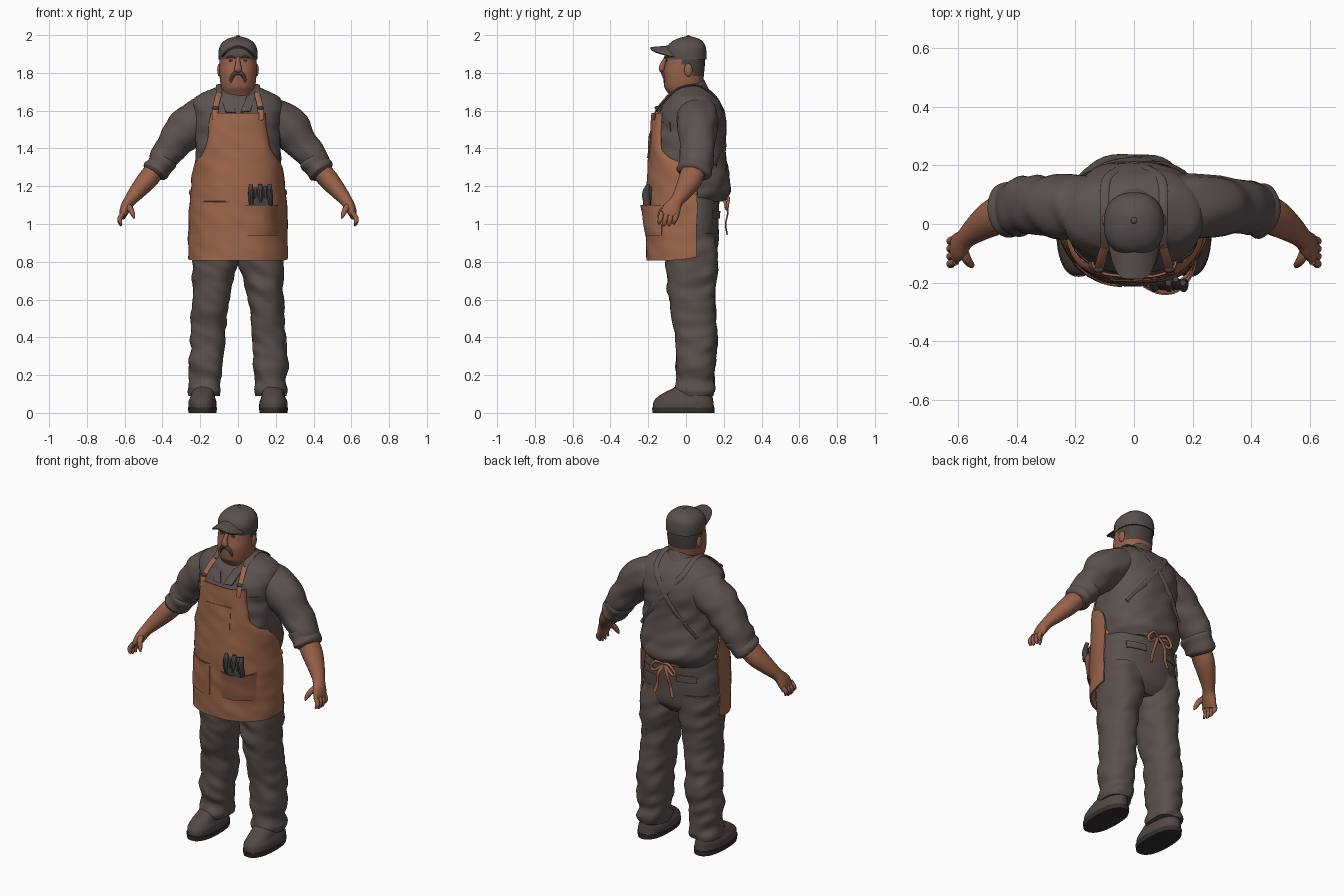
import bpy
from bmesh import new as new_mesh, ops
from math import sin, cos, asin, pi, copysign
from mathutils import Vector, noise

if "Cube" in bpy.data.objects:
    bpy.data.objects.remove(bpy.data.objects["Cube"])
ACROSS, DEPTH, UPWARD = Vector((1, 0, 0)), Vector((0, 1, 0)), Vector((0, 0, 1))
SQUARE = .85  # superellipse power of the body sections
parts = []

def colour(name, *rgb):
    material = bpy.data.materials.new(name)
    material.use_nodes = True
    material.diffuse_color = (*rgb, 1)
    material.node_tree.nodes["Principled BSDF"].inputs["Base Color"].default_value = (*rgb, 1)
    return material

shirt, denim = colour("shirt grey", .11, .086, .079), colour("trouser grey", .105, .08, .072)
leather, seam = colour("apron leather", .34, .134, .072), colour("dark leather", .2, .08, .045)
skin, hair = colour("skin", .31, .12, .068), colour("hair", .07, .055, .05)
cloth, boot = colour("cap grey", .1, .08, .074), colour("boot brown", .085, .064, .058)
sole, dark = colour("sole", .035, .029, .027), colour("glove grey", .06, .053, .052)

def sheet(name, point, columns, levels, material, wrap=False, thick=0):
    """Grid of faces from point(u, v); a wrapped grid is capped, an open one gets thickness."""
    bm = new_mesh()
    grid = [[bm.verts.new(point(i / columns, j / levels)) for i in range(columns + (not wrap))]
            for j in range(levels + 1)]
    for low, high in zip(grid, grid[1:]):
        for i in range(columns):
            k = (i + 1) % len(low)
            bm.faces.new((low[i], low[k], high[k], high[i]))
    if wrap:
        bm.faces.new(grid[0][::-1])
        bm.faces.new(grid[-1])
    if thick:
        bm.normal_update()
        ops.solidify(bm, geom=bm.faces[:], thickness=thick)
    ops.recalc_face_normals(bm, faces=bm.faces)
    mesh = bpy.data.meshes.new(name)
    bm.to_mesh(mesh)
    bm.free()
    mesh.materials.append(material)
    parts.append(bpy.data.objects.new(name, mesh))
    bpy.context.collection.objects.link(parts[-1])
    return parts[-1]

def at(rows, t):
    """Smooth interpolation of rows by their first value."""
    last = len(rows) - 1
    t = max(rows[0][0], min(rows[last][0], t))
    i = max(k for k in range(last) if rows[k][0] <= t)
    def slope(k, c):
        before, after = rows[max(k - 1, 0)], rows[min(k + 1, last)]
        return (after[c] - before[c]) / (after[0] - before[0])
    p, q, gap = rows[i], rows[i + 1], rows[i + 1][0] - rows[i][0]
    s = (t - p[0]) / gap
    w = s * s * (3 - 2 * s)
    return [p[c] * (1 - w) + q[c] * w + gap * s * (1 - s) * ((1 - s) * slope(i, c) - s * slope(i + 1, c))
            for c in range(len(p))]

def crease(p):
    return noise.noise(Vector((p.x * 9, p.y * 9, p.z * 16 + p.x * 8)))

def around(rows, z, angle, off=0, fold=0):
    """Point on a body of rows (z, centre x, half width, front y, back y); angle 0 is front."""
    _, centre, half, front, back = at(rows, z)
    s, c = sin(angle), cos(angle)
    p = Vector((centre + half * copysign(abs(s) ** SQUARE, s),
                (front + back) / 2 - (back - front) / 2 * copysign(abs(c) ** SQUARE, c), z))
    return p + Vector((s, -c, 0)) * (off + fold * crease(p))

def body(name, rows, material, fold=0, levels=40):
    low, tall = rows[0][0], rows[-1][0] - rows[0][0]
    return sheet(name, lambda u, v: around(rows, low + tall * v, u * 2 * pi, 0, fold), 48, levels, material, True)

def on(rows, x, z, back=False, off=0, fold=0):
    _, centre, half, _, _ = at(rows, z)
    s = max(-1, min(1, (x - centre) / half))
    angle = asin(copysign(abs(s) ** (1 / SQUARE), s))
    return around(rows, z, pi - angle if back else angle, off, fold)

def patch(name, rows, x0, x1, z0, z1, material, back=False, off=.004, fold=0, bulge=0):
    return sheet(name, lambda u, v: on(rows, x0 + (x1 - x0) * u, z0 + (z1 - z0) * v, back, off + bulge * sin(pi * u)
                                       * (.3 + .7 * v), fold), 14, 8, material, thick=.005)

def limb(name, path, material, ref=DEPTH, fold=0, sides=16):
    """Tube along (x, y, z, radius along ref, other radius if it differs)."""
    rows = [(i, *p[:4], p[-1]) for i, p in enumerate(path)]
    last = len(path) - 1
    def point(u, v):
        x, y, z, wide, deep = at(rows, v * last)[1:]
        along = (Vector(at(rows, v * last + .01)[1:4]) - Vector(at(rows, v * last - .01)[1:4])).normalized()
        side = (ref - along * ref.dot(along)).normalized()
        spoke = side * wide * cos(u * 2 * pi) + along.cross(side) * deep * sin(u * 2 * pi)
        p = Vector((x, y, z)) + spoke
        return p + spoke.normalized() * fold * crease(p)
    return sheet(name, point, sides, last * 6, material, True)

def blob(name, centre, size, material):
    def point(u, v):
        ring, lift = sin(pi * (.02 + .96 * v)), -cos(pi * (.02 + .96 * v))
        return Vector(centre) + Vector((ring * cos(u * 2 * pi), ring * sin(u * 2 * pi), lift)) * Vector(size)
    return sheet(name, lambda u, v: Vector(centre) + Vector(
        [a * b for a, b in zip(size, (sin(pi * (.02 + .96 * v)) * cos(u * 2 * pi),
                                      sin(pi * (.02 + .96 * v)) * sin(u * 2 * pi),
                                      -cos(pi * (.02 + .96 * v))))]), 20, 12, material, True)

# Shirt body and trouser seat
torso = [(1.12, 0, .2, -.15, .19), (1.17, 0, .22, -.17, .235), (1.25, 0, .23, -.18, .228), (1.35, 0, .225, -.18, .21),
         (1.45, 0, .225, -.17, .21), (1.55, 0, .235, -.155, .21), (1.62, 0, .24, -.13, .19),
         (1.67, 0, .225, -.1, .16), (1.7, 0, .17, -.07, .135), (1.73, 0, .1, -.05, .1), (1.74, 0, .07, -.04, .09)]
hips = [(.81, 0, .12, .02, .12), (.86, 0, .21, -.08, .163), (.95, 0, .235, -.12, .172),
        (1.05, 0, .23, -.13, .175), (1.18, 0, .2, -.13, .18)]
body("shirt_body", torso, shirt, .012, 70)
body("trouser_seat", hips, denim, .004)

# Apron wraps the front half of the body, with rounded lower corners
apron = [(.807, 0, .265, -.21, .32), (.95, 0, .263, -.21, .32), (1.1, 0, .26, -.21, .33), (1.2, 0, .25, -.21, .31),
         (1.27, 0, .243, -.205, .25), (1.32, 0, .228, -.2, .14), (1.38, 0, .183, -.197, -.04),
         (1.45, 0, .163, -.193, -.07), (1.585, 0, .145, -.184, -.07)]
sheet("apron", lambda u, v: around(apron, .807 + .78 * v + .018 * (1 - v) * abs(2 * u - 1) ** 9, (u - .5) * pi, 0, .006),
      48, 50, leather, thick=.008)
for name, x0, x1, z0, z1, material, bulge in (
        ("glove_pocket", .03, .21, .94, 1.1, leather, .045), ("side_pocket", -.2, -.04, .93, 1.12, leather, .002),
        ("side_pocket_hem", -.2, -.04, 1.11, 1.12, seam, .005), ("chest_pocket", -.08, .08, 1.35, 1.48, leather, 0)):
    patch(name, apron, x0, x1, z0, z1, material, fold=.006, bulge=bulge)

# Work gloves tucked in the pocket
blob("glove_palm", (.12, -.205, 1.11), (.062, .022, .05), dark)
for k in range(5):
    x, droop = .072 + .025 * k, .012 * (k % 2)
    limb("glove_finger", [(x, -.205, 1.1, .014, .02), (x - .003, -.213 + droop, 1.16, .015, .02),
                          (x - .005, -.2 + droop, 1.21 - droop, .01)], dark, ACROSS, sides=10)

# Head: skin, with hair at the back and temples
skull = [(1.58, 0, .08, -.1, .08), (1.67, 0, .083, -.085, .085), (1.7, 0, .085, -.1, .085), (1.72, 0, .088, -.113, .085),
         (1.75, 0, .094, -.118, .09), (1.8, 0, .098, -.12, .096), (1.85, 0, .098, -.11, .1), (1.92, 0, .095, -.1, .1)]
head = body("head", skull, skin)
head.data.materials.append(hair)
for face in head.data.polygons:
    x, y, z = face.center
    face.material_index = int(z > 1.78 and y > .035 or z > 1.81 and y > -.015)
limb("nose", [(0, -.105, 1.88, .01), (0, -.123, 1.845, .014), (0, -.128, 1.82, .021, .016), (0, -.118, 1.81, .012)],
     skin, ACROSS)

# Cap with an arched brim
crown = [(1.87, 0, .102, -.104, .108), (1.92, 0, .102, -.106, .107), (1.955, 0, .088, -.088, .097),
         (1.98, 0, .056, -.05, .07), (1.993, 0, .015, -.005, .03)]
body("cap", crown, cloth)
blob("cap_button", (0, .012, 1.993), (.011, .011, .007), cloth)
def brim(u, v):
    x = 2 * u - 1
    inner, outer = -.09 + .06 * x * x, -.187 + .14 * x ** 4
    return Vector((.084 * x, inner + (outer - inner) * v, 1.937 - .05 * x * x - .008 * v))
sheet("cap_brim", brim, 24, 8, cloth, thick=.008)

# Shirt collar, open at the throat
def collar(u, v):
    angle, r = .5 + u * (2 * pi - 1), .12 - .03 * v
    return Vector((r * sin(angle), -(r + .005) * cos(angle), 1.66 - .045 * cos(angle) + .06 * v))
sheet("collar", collar, 40, 4, shirt, thick=.007)

# Parts that repeat on both sides
for s, side in ((1, "left_"), (-1, "right_")):
    def tube(name, path, *rest, **options):
        return limb(side + name, [(s * p[0], *p[1:]) for p in path], *rest, **options)
    def panel(name, rows, x0, x1, *rest, **options):
        return patch(side + name, rows, *sorted((s * x0, s * x1)), *rest, **options)
    def column(name, rows, *rest):
        return body(side + name, [(z, s * centre, *row) for z, centre, *row in rows], *rest)

    # Leg, boot and sole
    column("trouser_leg", [(.09, .175, .08, -.05, .145), (.12, .175, .088, -.06, .155), (.18, .172, .082, -.045, .148),
                           (.25, .17, .09, -.055, .155), (.4, .16, .092, -.055, .165), (.6, .145, .094, -.09, .152),
                           (.8, .124, .118, -.105, .165), (.95, .118, .115, -.11, .165)], denim, .014, 80)
    column("boot", [(.025, .188, .074, -.175, .148), (.06, .188, .073, -.172, .143), (.085, .187, .064, -.15, .14),
                    (.11, .185, .06, -.11, .135), (.13, .18, .055, -.07, .12), (.15, .175, .05, -.03, .11)], boot, .004)
    column("boot_sole", [(0, .188, .074, -.176, .15), (.028, .188, .077, -.18, .152)], sole, 0, 3)

    # Arm: sleeve, rolled cuff, forearm, hand
    tube("sleeve", [(.06, .055, 1.62, .1, .09), (.14, .055, 1.59, .11, .1), (.2, .06, 1.555, .113, .113),
                    (.27, .062, 1.505, .107, .106), (.36, .062, 1.4, .095, .088), (.435, .05, 1.295, .086, .06)],
         shirt, fold=.014, sides=32)
    tube("sleeve_cuff", [(.382, .058, 1.352, .08, .06), (.392, .056, 1.337, .095, .074), (.417, .05, 1.307, .092, .068),
                         (.44, .044, 1.28, .094, .072), (.451, .04, 1.265, .075, .054)], shirt, fold=.01, sides=32)
    tube("forearm", [(.41, .05, 1.32, .06, .05), (.475, .025, 1.24, .064, .054), (.535, -.015, 1.17, .048, .043),
                     (.575, -.05, 1.12, .036, .032), (.597, -.075, 1.08, .048, .028), (.612, -.09, 1.04, .05, .018)],
         skin, sides=24)
    for k in range(4):
        y, tip = -.05 - .026 * k, .985 + .009 * abs(k - 1.5)
        tube("finger", [(.607, y, 1.06, .013), (.626, y - .007, 1.03, .013), (.624, y - .012, tip + .015, .011),
                        (.617, y - .015, tip, .005)], skin, sides=10)
    tube("thumb", [(.588, -.08, 1.1, .018), (.57, -.12, 1.08, .016), (.556, -.138, 1.05, .012), (.55, -.145, 1.03, .005)],
         skin, sides=10)

    # Face details
    blob(side + "ear", (s * .098, .012, 1.815), (.012, .022, .034), skin)
    blob(side + "eye", (s * .036, -.1, 1.866), (.012, .007, .006), hair)
    tube("eyebrow", [(.015, -.11, 1.88, .004), (.038, -.108, 1.885, .006), (.06, -.09, 1.88, .003)], hair, UPWARD)
    tube("moustache", [(0, -.122, 1.8, .01), (.02, -.12, 1.795, .011), (.034, -.111, 1.77, .01),
                       (.037, -.106, 1.745, .006)], hair, ACROSS)

    # Collar point, shirt pocket and trouser pocket
    a, b, c, d = [Vector((s * x, y, z)) for x, y, z in
                  ((.045, -.1, 1.675), (.1, -.065, 1.7), (.012, -.152, 1.59), (.065, -.148, 1.595))]
    sheet(side + "collar_point", lambda u, v: a.lerp(b, u).lerp(c.lerp(d, u), v), 4, 4, shirt, thick=.007)
    panel("pocket_flap", torso, .12, .2, 1.49, 1.54, shirt, fold=.012)
    panel("back_pocket_flap", hips, .06, .17, 1.03, 1.07, denim, back=True)

    # Straps: leather to the shoulder, then cloth crossing on the back
    tube("apron_strap", [(.122, -.17, 1.55, .016, .005), (.12, -.158, 1.6, .016, .005),
                         (.112, -.122, 1.65, .016, .005), (.1, -.08, 1.69, .016, .005)], leather, ACROSS)
    blob(side + "strap_buckle", (s * .12, -.156, 1.615), (.018, .01, .01), dark)
    cross = [(.1, -.08, 1.69, .016, .005), (.1, -.02, 1.725, .016, .005), (.1, .05, 1.735, .016, .005),
             (.1, .1, 1.715, .016, .005)]
    for x, z in [(.09 - .045 * k, 1.67 - .06 * k) for k in range(7)]:
        cross.append((x, on(torso, x, z, True, 0, .012).y, z, .016, .006))
    tube("back_strap", cross, shirt, ACROSS)

    # Waist tie with bow loop and tail
    tie = [(x, on(hips, x, 1.13, True, .018).y, z, .012, .004) for x, z in ((.22, 1.16), (.1, 1.14), (0, 1.13))]
    tube("waist_tie", [(.256, .06, 1.17, .014, .004)] + tie, leather, UPWARD)
    tube("bow_loop", [(0, .205, 1.13, .008), (.045, .225, 1.14, .008), (.08, .22, 1.1, .008), (.06, .215, 1.08, .008),
                      (0, .205, 1.125, .008)], leather)
    tube("tie_tail", [(0, .205, 1.13, .01, .004), (.03, .222, 1.07, .01, .004), (.045, .21, 1, .01, .004),
                      (.06, .218, .945, .01, .004)], leather, ACROSS)

# Smooth shading that keeps edges sharp
bpy.ops.object.select_all(action="DESELECT")
for part in parts:
    part.select_set(True)
bpy.context.view_layer.objects.active = parts[0]
bpy.ops.object.shade_smooth_by_angle(angle=.7)
